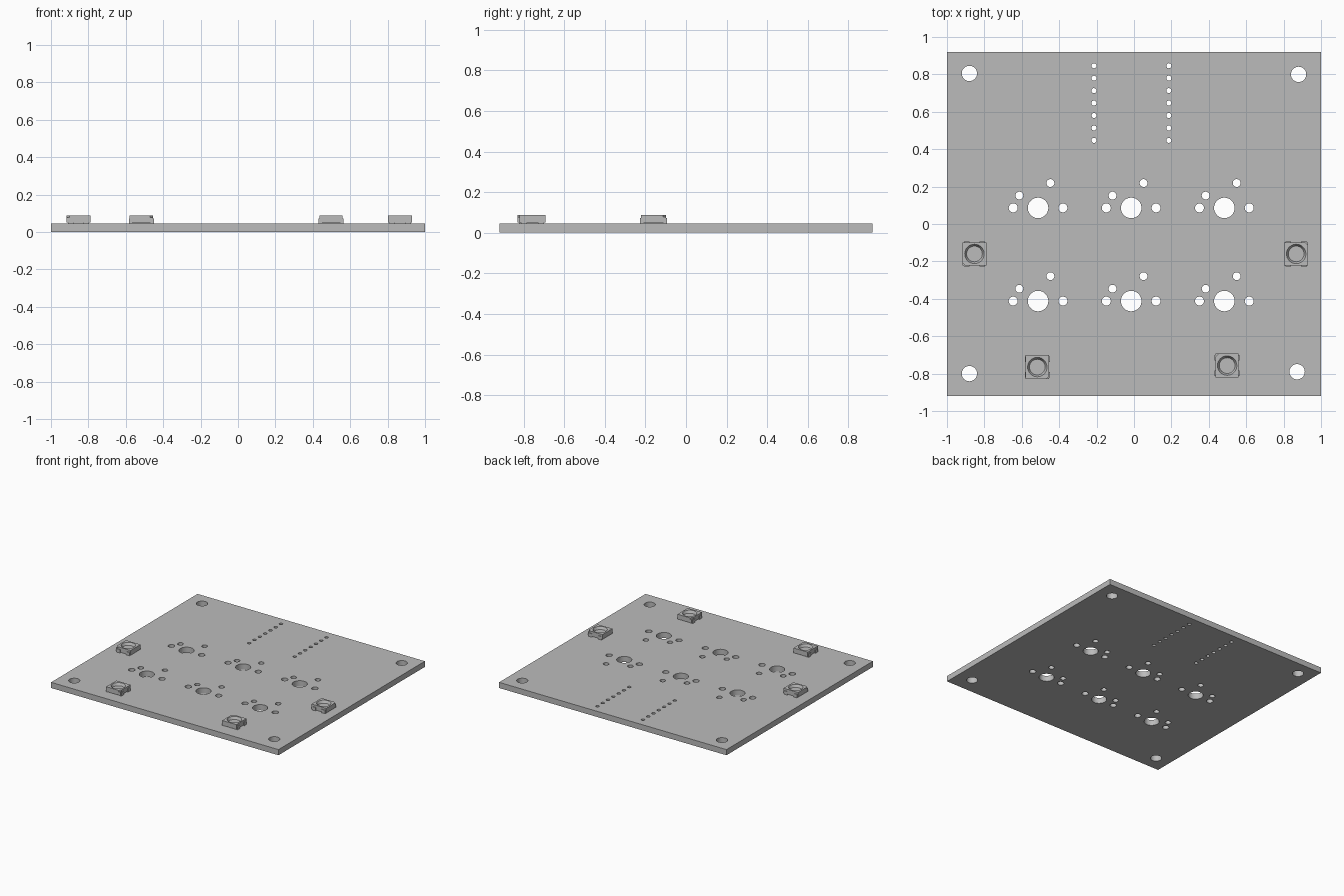
import bpy, bmesh, math
from mathutils import Matrix, Vector

cube = bpy.data.objects.get("Cube")
if cube:
    bpy.data.objects.remove(cube, do_unlink=True)

grey = bpy.data.materials.new("plain grey")
grey.use_nodes = True
COLOUR = (0.5, 0.5, 0.5, 1)
grey.diffuse_color = COLOUR
grey.node_tree.nodes["Principled BSDF"].inputs["Base Color"].default_value = COLOUR

THICK = 0.045   # board thickness
TOP = 0.088     # top of the lights


def add_box(bm, lo, hi):
    lo, hi = Vector(lo), Vector(hi)
    m = Matrix.Translation((lo + hi) / 2) @ Matrix.Diagonal((*(hi - lo), 1))
    bmesh.ops.create_cube(bm, size=1, matrix=m)


def add_cone(bm, x, y, z0, z1, r0, r1, sides=32):
    bmesh.ops.create_cone(bm, cap_ends=True, segments=sides, radius1=r0, radius2=r1,
                          depth=z1 - z0, matrix=Matrix.Translation((x, y, (z0 + z1) / 2)))


def make(name, bm):
    mesh = bpy.data.meshes.new(name)
    bm.to_mesh(mesh)
    bm.free()
    mesh.materials.append(grey)
    ob = bpy.data.objects.new(name, mesh)
    bpy.context.collection.objects.link(ob)
    return ob


def cut(ob, cutter):
    """Subtract the cutter, bake the result and remove the cutter."""
    mod = ob.modifiers.new("holes", 'BOOLEAN')
    mod.operation, mod.solver, mod.object = 'DIFFERENCE', 'EXACT', cutter
    graph = bpy.context.evaluated_depsgraph_get()
    mesh = bpy.data.meshes.new_from_object(ob.evaluated_get(graph))
    ob.modifiers.clear()
    ob.data = mesh
    bpy.data.objects.remove(cutter, do_unlink=True)


def smooth(ob):
    bpy.ops.object.select_all(action='DESELECT')
    ob.select_set(True)
    bpy.context.view_layer.objects.active = ob
    bpy.ops.object.shade_smooth_by_angle(angle=math.radians(30))


# Board
bm = bmesh.new()
add_box(bm, (-1, -0.92, 0), (1, 0.92, THICK))
board = make("board", bm)

# Every hole as (x, y, radius)
holes = [(-0.88, 0.805, 0.041), (0.88, 0.80, 0.041),
         (-0.88, -0.80, 0.041), (0.872, -0.79, 0.041)]
switch = [(0, 0, 0.055), (-0.133, 0, 0.024), (0.133, 0, 0.024),
          (-0.10, 0.066, 0.021), (0.066, 0.133, 0.021)]
for col in range(3):
    for y in (0.086, -0.412):
        x = -0.513 + 0.498 * col
        holes += [(x + dx, y + dy, r) for dx, dy, r in switch]
for x in (-0.214, 0.186):
    holes += [(x, 0.846 - 0.0665 * i, 0.0135) for i in range(7)]

bm = bmesh.new()
for x, y, r in holes:
    add_cone(bm, x, y, -0.1, 0.15, r, r)
cut(board, make("hole_cutter", bm))
smooth(board)

# Light body with a tapered round recess and one notched corner
bm = bmesh.new()
add_box(bm, (-0.064, -0.062, 0.05), (0.064, 0.062, TOP))
light = make("light_left", bm)
bm = bmesh.new()
add_cone(bm, 0, 0, TOP - 0.02, TOP + 0.004, 0.042, 0.054)
notch = Matrix.Translation((-0.064, -0.062, TOP)) @ Matrix.Rotation(math.pi / 4, 4, 'Z')
bmesh.ops.create_cube(bm, size=0.022, matrix=notch)
cut(light, make("recess_cutter", bm))

# Contact feet and underside pad
bm = bmesh.new()
bm.from_mesh(light.data)
add_box(bm, (-0.054, -0.054, THICK - 0.002), (0.054, 0.054, 0.052))
for sx in (-1, 1):
    for sy in (-1, 1):
        c = Vector((sx * 0.042, sy * 0.058, 0.058))
        h = Vector((0.015, 0.009, 0.014))
        add_box(bm, c - h, c + h)
bm.to_mesh(light.data)
bm.free()
smooth(light)

# Place the four lights
light.location = (-0.853, -0.16, 0)
for name, x, y, turn in (("light_right", 0.867, -0.16, 180),
                         ("light_front_right", -0.517, -0.765, 90),
                         ("light_front_left", 0.498, -0.757, -90)):
    ob = bpy.data.objects.new(name, light.data)
    ob.location = (x, y, 0)
    ob.rotation_euler.z = math.radians(turn)
    bpy.context.collection.objects.link(ob)
